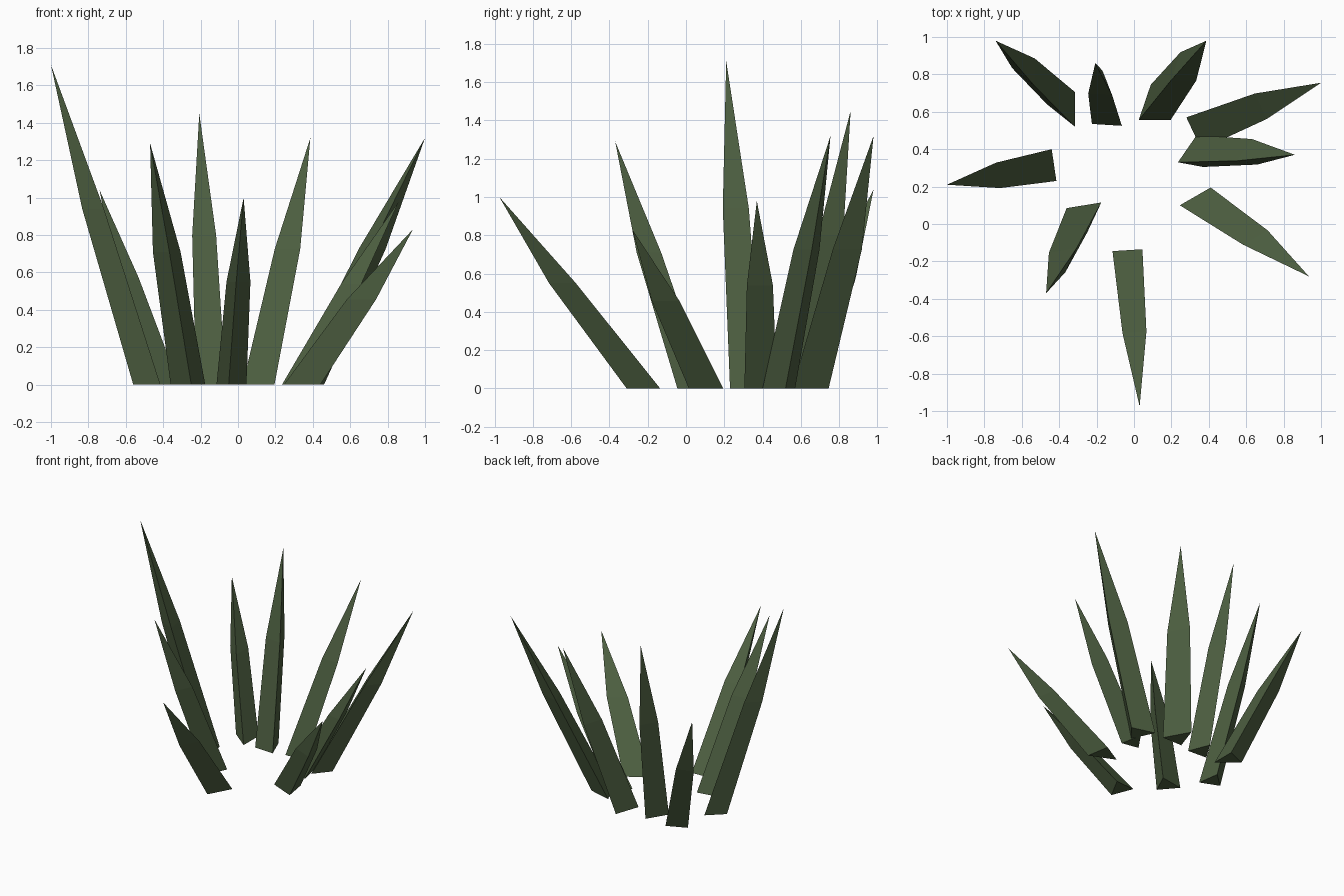
import bpy
import bmesh
from mathutils import Vector

default_cube = bpy.data.objects.get("Cube")
if default_cube:
    bpy.data.objects.remove(default_cube, do_unlink=True)

# Single flat leaf colour
leaf_green = bpy.data.materials.new("dark_leaf_green")
leaf_green.use_nodes = True
colour = (0.074, 0.114, 0.052, 1.0)
leaf_green.diffuse_color = colour
shader = leaf_green.node_tree.nodes["Principled BSDF"]
shader.inputs["Base Color"].default_value = colour
shader.inputs["Roughness"].default_value = 0.9

SHOULDER_HEIGHT = 0.55   # how far up the blade its taper begins
SHOULDER_SCALE = 0.8     # width at the shoulder relative to the base


def make_blade(name, corners, tip):
    """Three-sided leaning blade: base triangle, narrower shoulder, pointed tip."""
    base = [Vector((x, y, 0)) for x, y in corners]
    tip = Vector(tip)
    centre = sum(base, Vector()) / len(base)
    middle = centre.lerp(tip, SHOULDER_HEIGHT)
    shoulder = [middle + (corner - centre) * SHOULDER_SCALE for corner in base]

    bm = bmesh.new()
    low = [bm.verts.new(p) for p in base]
    high = [bm.verts.new(p) for p in shoulder]
    point = bm.verts.new(tip)
    bm.faces.new(low)
    for i in range(len(low)):
        j = (i + 1) % len(low)
        bm.faces.new((low[i], low[j], high[j], high[i]))
        bm.faces.new((high[i], high[j], point))
    bmesh.ops.recalc_face_normals(bm, faces=bm.faces)

    mesh = bpy.data.meshes.new(name)
    bm.to_mesh(mesh)
    bm.free()
    mesh.materials.append(leaf_green)
    blade = bpy.data.objects.new(name, mesh)
    bpy.context.collection.objects.link(blade)
    return blade


# Ring of blades: base corners on the ground, then the tip
blades = {
    "front_blade": (((-.115, -.145), (.045, -.135), (-.05, -.31)), (.03, -.975, 1.0)),
    "front_right_blade": (((-.175, .115), (-.36, .085), (-.25, -.045)), (-.47, -.37, 1.29)),
    "right_blade": (((-.44, .4), (-.415, .23), (-.56, .29)), (-1, .21, 1.71)),
    "back_right_blade": (((-.315, .705), (-.315, .52), (-.465, .64)), (-.74, .98, 1.04)),
    "back_blade": (((-.225, .535), (-.065, .525), (-.13, .69)), (-.207, .86, 1.45)),
    "back_left_blade": (((.025, .555), (.195, .555), (.09, .745)), (.387, .98, 1.32)),
    "upper_left_blade": (((.28, .57), (.36, .4), (.46, .52)), (1, .755, 1.32)),
    "lower_left_blade": (((.235, .33), (.335, .475), (.37, .305)), (.86, .37, .98)),
    "front_left_blade": (((.245, .1), (.41, .195), (.44, .015)), (.935, -.28, .83)),
}
for blade_name, (corners, tip) in blades.items():
    make_blade(blade_name, corners, tip)
